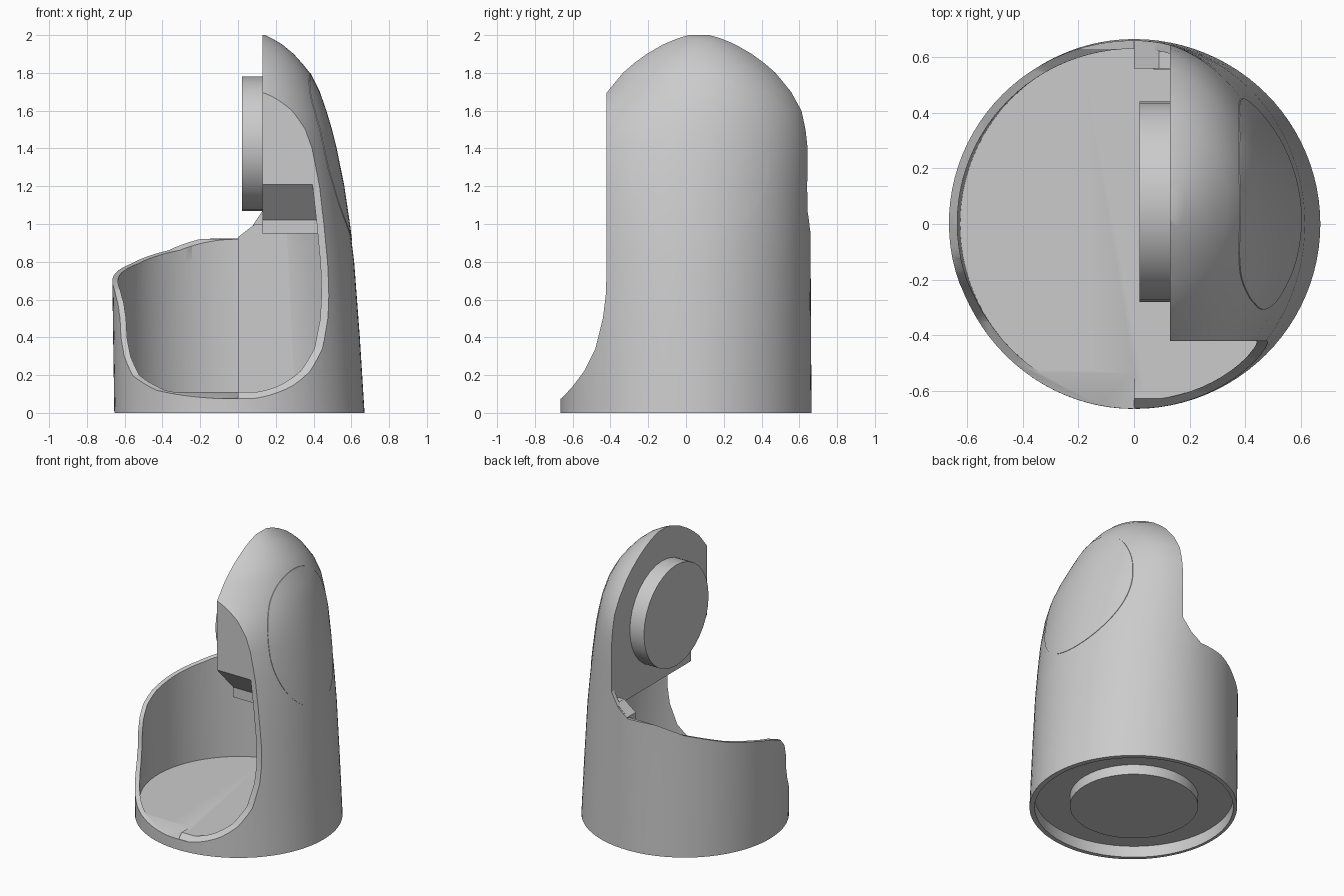
import bpy, bmesh, math
from mathutils import Vector

cube = bpy.data.objects.get("Cube")
if cube:
    bpy.data.objects.remove(cube, do_unlink=True)

grey = bpy.data.materials.new("light_grey")
grey.use_nodes = True
GREY = (0.6, 0.6, 0.6, 1)
grey.diffuse_color = GREY
for node in grey.node_tree.nodes:
    if node.type == 'BSDF_PRINCIPLED':
        node.inputs["Base Color"].default_value = GREY

# Body sections: height, half width, half depth, centre y
SECTIONS = [(0, .67, .665, 0), (.4, .645, .662, 0), (.8, .615, .66, 0),
            (1, .59, .66, 0), (1.2, .56, .66, 0), (1.4, .52, .655, .01),
            (1.5, .495, .635, .02), (1.6, .465, .59, .045), (1.7, .43, .51, .07),
            (1.8, .38, .43, .07), (1.85, .34, .375, .07), (1.9, .295, .31, .07),
            (1.95, .235, .23, .07), (1.98, .185, .17, .07), (2, .145, .12, .07)]
SEGMENTS = 96


def finish(bm, name):
    bmesh.ops.recalc_face_normals(bm, faces=bm.faces)
    mesh = bpy.data.meshes.new(name)
    bm.to_mesh(mesh)
    bm.free()
    obj = bpy.data.objects.new(name, mesh)
    bpy.context.collection.objects.link(obj)
    mesh.materials.append(grey)
    return obj


def loft(name, offset=0.0, floor=0.0):
    """Stack of oval rings, grown by offset, starting at floor."""
    bm = bmesh.new()
    rings = []
    for z, a, b, cy in SECTIONS:
        ring = []
        for i in range(SEGMENTS):
            t = 2 * math.pi * i / SEGMENTS
            wide = a if math.cos(t) > 0 else .655 + .015 * min(z, 1)
            ring.append(bm.verts.new(((wide + offset) * math.cos(t),
                                      cy + (b + offset) * math.sin(t), max(z, floor))))
        rings.append(ring)
    for low, high in zip(rings, rings[1:]):
        for i in range(SEGMENTS):
            j = (i + 1) % SEGMENTS
            bm.faces.new((low[i], low[j], high[j], high[i]))
    bm.faces.new(rings[0])
    bm.faces.new(rings[-1])
    return finish(bm, name)


def prism(name, points, axis, low, high):
    """Outline in the plane across the axis, extruded from low to high."""
    bm = bmesh.new()

    def place(p, d):
        return {'x': (d, p[0], p[1]), 'y': (p[0], d, p[1]), 'z': (p[0], p[1], d)}[axis]
    face = bm.faces.new([bm.verts.new(place(p, low)) for p in points])
    grown = bmesh.ops.extrude_face_region(bm, geom=[face])["geom"]
    bmesh.ops.translate(bm, verts=[v for v in grown if isinstance(v, bmesh.types.BMVert)],
                        vec=Vector(place((0, 0), high - low)))
    return finish(bm, name)


def oval(cu, cv, ru, rv, count):
    return [(cu + ru * math.cos(2 * math.pi * i / count),
             cv + rv * math.sin(2 * math.pi * i / count)) for i in range(count)]


def rect(u0, v0, u1, v1):
    return [(u0, v0), (u1, v0), (u1, v1), (u0, v1)]


def boolean(obj, cutter, operation='DIFFERENCE'):
    mod = obj.modifiers.new("cut", 'BOOLEAN')
    mod.operation = operation
    mod.solver = 'EXACT'
    mod.object = cutter
    bpy.ops.object.select_all(action='DESELECT')
    bpy.context.view_layer.objects.active = obj
    obj.select_set(True)
    bpy.ops.object.modifier_apply(modifier=mod.name)
    bpy.data.objects.remove(cutter, do_unlink=True)


def smooth(obj):
    bpy.ops.object.select_all(action='DESELECT')
    bpy.context.view_layer.objects.active = obj
    obj.select_set(True)
    bpy.ops.object.shade_smooth_by_angle(angle=math.radians(32))


# Main shell with a solid tower on one side
body = loft("body_shell")

# Hollow under the tower, with a chamfered ceiling
hollow = loft("hollow", -.03, .11)
boolean(hollow, prism("ceiling", [(-1, 0), (1, 0), (1, .95), (-.24, .95), (-.24, 1.02),
                                  (-.42, 1.21), (-1, 1.21)], 'x', -1, 1), 'INTERSECT')
boolean(body, hollow)

# Hollow beside the tower
well = loft("well", -.03, .11)
boolean(well, prism("well_limit", rect(-1, 0, .13, 1.9), 'y', -1, 1), 'INTERSECT')
boolean(body, well)

# Flat inner face of the tower and its sloped shoulder
boolean(body, prism("tower_cut", [(-1, .93), (0, .93), (.07, .98), (.13, 1.07), (.13, 2.2),
                                  (-1, 2.2)], 'y', -1, 1))

# Front opening, tower side
boolean(body, prism("front_cut", [(-1, .075), (-.66, .075), (-.6, .14), (-.54, .22),
                                  (-.48, .34), (-.44, .5), (-.425, .62), (-.42, .75),
                                  (-.42, 2.2), (-1, 2.2)], 'x', -.02, 1))

# Low curved rim, open side
boolean(body, prism("rim_cut", [(-1, .075), (-.66, .075), (-.5, .12), (-.35, .2), (-.27, .3),
                                (-.23, .4), (-.22, .5), (-.19, .58), (-.12, .65), (0, .7),
                                (.15, .74), (.35, .79), (.55, .86), (.63, .92), (.7, .93),
                                (1, .93), (1, 2.2), (-1, 2.2)], 'x', -1, 0))

# Recess in the underside
boolean(body, prism("base_recess", oval(0, 0, .635, .635, 64), 'z', -.1, .08))
smooth(body)

# Raised disc under the base
smooth(prism("base_disc", oval(0, 0, .41, .41, 48), 'z', .01, .09))

# Round pad on the tower's inner face
smooth(prism("round_pad", oval(.08, 1.425, .36, .355, 32), 'x', .02, .14))

# Thin oval plate on the tower's outer face
plate = loft("outer_oval_plate", .003)
boolean(plate, prism("oval_limit", oval(.072, 1.355, .38, .445, 64), 'x', .2, 1), 'INTERSECT')
boolean(plate, loft("plate_back", -.005))
smooth(plate)

# Flat panel inside the back wall
panel = loft("inner_panel", -.01)
boolean(panel, prism("panel_limit", [(0, .1), (.44, .1), (.44, 1), (.09, 1), (0, .93)],
                     'y', .56, 1), 'INTERSECT')
smooth(panel)

# Rounded slot plate on the panel
slot = []
for i in range(24):
    t = 2 * math.pi * (i + .5) / 24
    slot.append((.16 + .09 * math.cos(t),
                 .46 + .09 * math.sin(t) + math.copysign(.2, math.sin(t))))
smooth(prism("slot_plate", slot, 'y', .555, .562))
